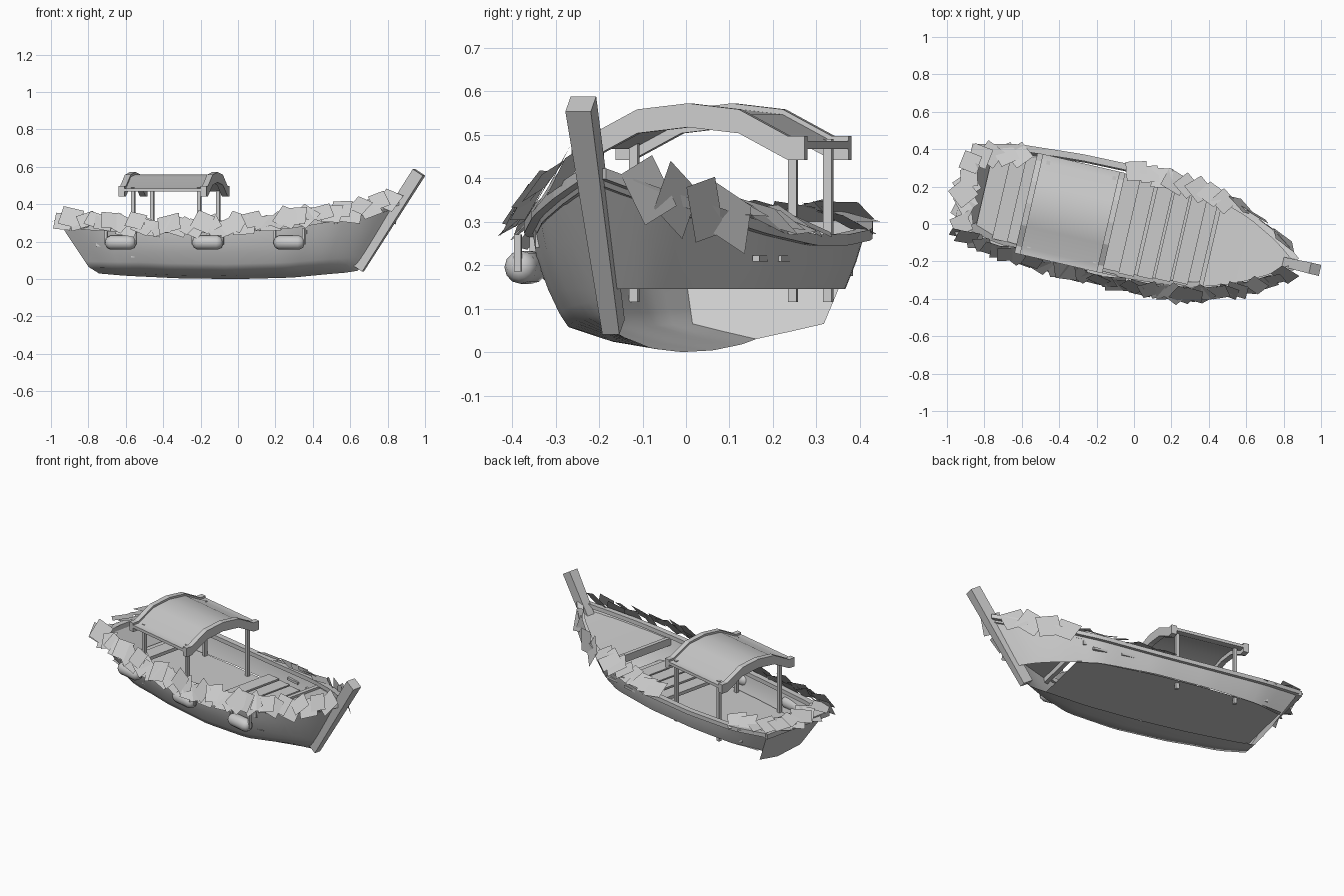
import bpy, bmesh, math, random
from mathutils import Matrix, Vector

if "Cube" in bpy.data.objects:
    bpy.data.objects.remove(bpy.data.objects["Cube"])
random.seed(4)
# The boat lies diagonally
YAW = Matrix.Rotation(math.radians(-13), 4, 'Z') @ Matrix.Translation((0, -.01, 0))

def add(name, verts, faces, smooth=None):
    me = bpy.data.meshes.new(name)
    me.from_pydata([tuple(v) for v in verts], [], faces)
    bm = bmesh.new()
    bm.from_mesh(me)
    bmesh.ops.recalc_face_normals(bm, faces=bm.faces)
    bm.to_mesh(me)
    bm.free()
    ob = bpy.data.objects.new(name, me)
    bpy.context.collection.objects.link(ob)
    ob.matrix_world = YAW
    if smooth:
        bpy.ops.object.select_all(action='DESELECT')
        ob.select_set(True)
        bpy.context.view_layer.objects.active = ob
        bpy.ops.object.shade_smooth_by_angle(angle=math.radians(smooth))
    return ob

def loft(name, rows, closed=False, caps=False, smooth=None):
    n = len(rows[0])
    faces = []
    for i in range(len(rows) - 1):
        for j in range(n if closed else n - 1):
            k = (j + 1) % n
            faces.append((i*n + j, i*n + k, (i+1)*n + k, (i+1)*n + j))
    if caps:
        faces += [tuple(range(n)), tuple(range((len(rows)-1)*n, len(rows)*n))]
    return add(name, [p for r in rows for p in r], faces, smooth)

def box(name, u0, u1, v0, v1, z0, z1):
    rows = [[(u, v0, z0), (u, v1, z0), (u, v1, z1), (u, v0, z1)] for u in (u0, u1)]
    return loft(name, rows, True, True)

# Hull stations: rail u, keel u, rail half width, chine half width, rail z, keel z
ST = [(-.92, -.76, .22, .155, .29, .03), (-.7, -.62, .27, .20, .27, .018),
      (-.35, -.32, .295, .225, .258, .004), (0, 0, .30, .23, .258, 0),
      (.35, .3, .275, .2, .282, .008), (.6, .48, .195, .13, .325, .025),
      (.78, .6, .10, .06, .37, .035), (.89, .66, .015, .01, .41, .045)]

def at(u):
    for a, b in zip(ST, ST[1:]):
        if u <= b[0]:
            t = (u - a[0]) / (b[0] - a[0])
            return [x + (y - x) * t for x, y in zip(a, b)]
    return list(ST[-1])

def section(s, side):
    ut, ub, w, c, zt, zk = s
    bulge = max(0, min(1, (ut + .92) / .4))      # straight at the transom, rounder ahead
    def p(v, z):
        return (ub + (ut - ub) * (z - zk) / (zt - zk), side * v, z)
    zc = zk + .035 + .015 * bulge
    def wall(z, extra):
        return c + (w - c) * (z - zc) / (zt - zc) + extra * bulge * (w - c)
    zm, zl = (zt + .145) / 2, zc + .03
    return [p(w, zt), p(wall(zm, .2), zm), p(wall(.145, .2), .145),
            p(wall(zl, .12), zl), p(c, zc), p(.5*c, zk + .017), p(0, zk)]

stations = [at(-.92 + 1.81 * i / 28) for i in range(29)]
loft("hull_near_side", [section(s, -1) for s in stations], smooth=70)
loft("hull_far_strake", [section(s, 1)[:3] for s in stations], smooth=50)

# Transom closing the stern
tr = section(ST[0], -1) + section(ST[0], 1)[-2::-1]
add("transom", tr, [tuple(range(len(tr)))])

# Gunwale rails along both sides and across the stern
def bar(name, path, w, h):
    rows = []
    for i, p in enumerate(path):
        d = Vector(path[min(i+1, len(path)-1)]) - Vector(path[max(i-1, 0)])
        n = Vector((-d.y, d.x, 0)).normalized() * w / 2
        z = Vector((0, 0, h / 2))
        p = Vector(p)
        rows.append([p - n - z, p + n - z, p + n + z, p - n + z])
    return loft(name, rows, True, True)

for side, nm in ((-1, "near"), (1, "far")):
    bar(nm + "_rail", [(s[0], side * s[2], s[4]) for s in stations], .035, .025)
bar("stern_rail", [(-.92, -.235, .285), (-.92, .235, .285)], .035, .03)

# Raked stem post
loft("stem_post", [[(u - .03, -h - .008, z + .015), (u - .03, h - .008, z + .015),
     (u + .025, h - .008, z - .02), (u + .025, -h - .008, z - .02)]
     for u, z, h in ((.665, .06, .02), (1.0, .573, .03))], True, True)

# Floor, foredeck and cross benches
def inner(u, z):
    s = at(u)
    low = .45 * s[3] + .55 * s[2]
    return low + (s[2] - low) * max(0, min(1, (z - .145) / (s[4] - .145)))

us = [-.82 + 1.27 * i / 10 for i in range(11)]
loft("floor", [[(u, -inner(u, .15) + .01, .15), (u, inner(u, .15) - .01, .15)] for u in us])
us = [.43 + .45 * i / 8 for i in range(9)]
loft("foredeck", [[(u, -at(u)[2] + .005, at(u)[4] - .025), (u, at(u)[2] - .005, at(u)[4] - .025)] for u in us])
w = at(.43)[2] - .005
box("foredeck_beam", .41, .435, -w, w, .24, .285)
for i, u in enumerate((.02, .12, .215, .31, -.68)):
    w = inner(u, .18) - .012
    box("bench_%d" % i, u - .042, u + .042, -w, w, .175, .195)

# Oar slots in the far strake
for u in (.34, .17):
    v = section(at(u), 1)[1][1]
    box("oar_slot", u - .045, u + .045, v - .012, v + .004, .208, .222)

# Canopy: posts, arched beams and curved roof
for u in (-.52, -.158):
    for v in (-.232, .226):
        box("canopy_post", u - .01, u + .01, v - .01, v + .01, .115, .49)
arch = [(v - .01, z) for v, z in ((-.275, .497), (-.235, .497), (-.12, .558), (0, .572),
        (.12, .558), (.235, .497), (.275, .497))]
for u in (-.572, -.122):
    loft("canopy_beam", [[(u - .016, v, z - .055), (u + .016, v, z - .055),
         (u + .016, v, z), (u - .016, v, z)] for v, z in arch], True, True)
loft("canopy_roof", [[(u, v, z - d) for u, d in ((-.565, .012), (-.135, .012), (-.135, .03), (-.565, .03))]
     for v, z in arch], True, True, 35)

# Side fenders: capsules with hanging straps
def fender(u, v, z):
    prof = [(-.082, .012), (-.075, .028), (-.055, .038), (.055, .038), (.075, .028), (.082, .012)]
    loft("fender", [[(u + a, v + r * math.cos(2*math.pi*k/12), z + r * math.sin(2*math.pi*k/12))
         for k in range(12)] for a, r in prof], True, True, 60)
    for du in (-.08, .08):
        box("fender_strap", u + du - .007, u + du + .007, v - .008, v + .008, z - .01, z + .075)

for x in (-.64, -.17, .26):
    u = (x + .08) / .974
    fender(u, -at(u)[2] - .012, .195)

# Ragged square leaves laid over the rails
cards, quads = [], []
def leaf(pos, out, size, tilt):
    n = (Vector(out).normalized() * math.sin(tilt) + Vector((0, 0, math.cos(tilt))))
    n += Vector([random.uniform(-.2, .2) for _ in range(3)])
    rot = n.to_track_quat('Z', 'Y').to_matrix() @ Matrix.Rotation(random.uniform(-.6, .6), 3, 'Z')
    b = len(cards)
    for x, y in ((-1, -1), (1, -1), (1, 1), (-1, 1)):
        cards.append(Vector(pos) + rot @ Vector((x, y, 0)) * size / 2)
    quads.append((b, b + 1, b + 2, b + 3))

u = -.9
while u < .86:                                    # near rail
    s = at(u)
    leaf((u, -s[2] - .025, s[4] + .025 + random.uniform(-.015, .025)), (.1, -1, 0), random.uniform(.09, .12), .95)
    u += .046
for i in range(8):                                # far rail amidships
    u = -.05 + .07 * i
    leaf((u, at(u)[2] - .01, at(u)[4] + .035), (.1, 1, 0), random.uniform(.1, .125), .5)
for u in (.54, .63, .72, .8):                     # far bow, standing steeply
    leaf((u, at(u)[2] + .022, at(u)[4] - .005), (.45, 1, 0), .13, 1.35)
for u in (-.83, -.75, -.68):                      # far stern corner
    leaf((u, at(u)[2] - .04, at(u)[4] + .03), (-.3, 1, 0), .11, .35)
for i in range(10):                               # across the stern
    leaf((-.92 + random.uniform(-.01, .04), -.2 + .042 * i, .31 + random.uniform(-.01, .02)),
         (-1, 0, 0), random.uniform(.09, .12), .4)
add("rail_leaves", cards, quads)
